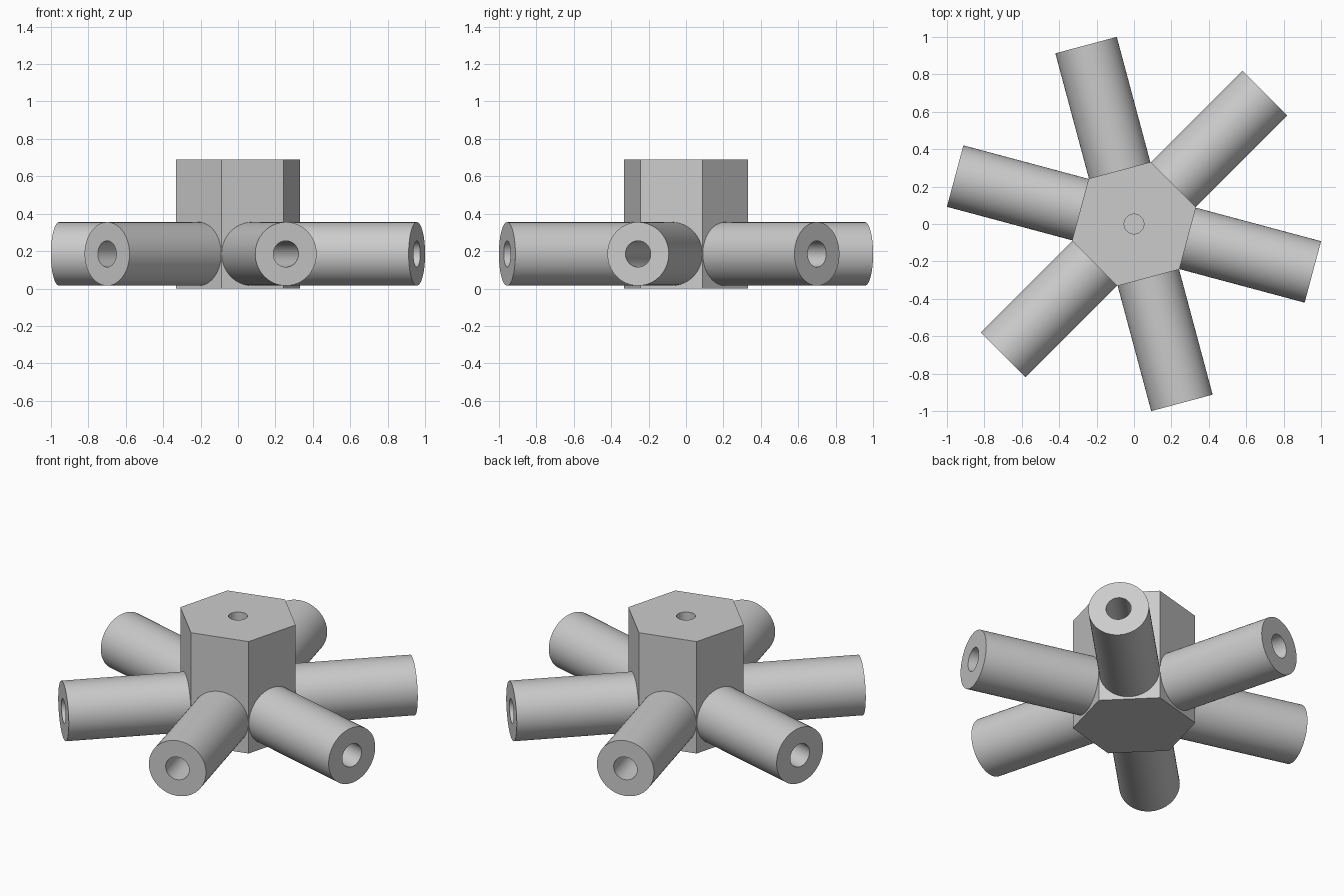
import bpy
import bmesh
from math import radians, cos, pi
from mathutils import Matrix, Vector

cube = bpy.data.objects.get("Cube")
if cube:
    bpy.data.objects.remove(cube, do_unlink=True)

HUB_RADIUS, HUB_HEIGHT = 0.343, 0.69
PIN_RADIUS, PIN_DEPTH = 0.053, 0.35
ARM_RADIUS, BORE_RADIUS = 0.17, 0.07
ARM_END, ARM_Z = 0.99, 0.185
HUB_FACE = HUB_RADIUS * cos(pi / 6)

grey = bpy.data.materials.new("plain_grey")
grey.use_nodes = True
colour = (0.6, 0.6, 0.6, 1)
grey.diffuse_color = colour
grey.node_tree.nodes["Principled BSDF"].inputs["Base Color"].default_value = colour


def activate(obj):
    bpy.ops.object.select_all(action='DESELECT')
    obj.select_set(True)
    bpy.context.view_layer.objects.active = obj


def finish(obj):
    obj.data.materials.clear()
    obj.data.materials.append(grey)
    activate(obj)
    bpy.ops.object.shade_smooth_by_angle(angle=radians(30))


def prism(name, sides, radius, bottom, top, turn=0):
    bpy.ops.mesh.primitive_cylinder_add(
        vertices=sides, radius=radius, depth=top - bottom,
        location=(0, 0, (top + bottom) / 2), rotation=(0, 0, turn))
    obj = bpy.context.object
    obj.name = name
    return obj


# Hexagonal hub with a blind pin hole in its top
hub = prism("hub", 6, HUB_RADIUS, 0, HUB_HEIGHT, radians(45))
cutter = prism("pin_hole_cutter", 48, PIN_RADIUS, HUB_HEIGHT - PIN_DEPTH, HUB_HEIGHT + 0.1)
cutter.hide_render = True
hole = hub.modifiers.new("pin_hole", 'BOOLEAN')
hole.operation = 'DIFFERENCE'
hole.solver = 'EXACT'
hole.object = cutter
activate(hub)
bpy.ops.object.modifier_apply(modifier=hole.name)
bpy.data.objects.remove(cutter, do_unlink=True)
finish(hub)

# Bored arm, lathed around the x axis from a rectangular section
bm = bmesh.new()
section = [(HUB_FACE, ARM_RADIUS), (ARM_END, ARM_RADIUS),
           (ARM_END, BORE_RADIUS), (HUB_FACE, BORE_RADIUS)]
verts = [bm.verts.new((x, 0, r)) for x, r in section]
edges = [bm.edges.new((a, b)) for a, b in zip(verts, verts[1:])]
bmesh.ops.spin(bm, geom=verts + edges, cent=Vector(), axis=(1, 0, 0),
               angle=2 * pi, steps=64, use_merge=True)
bmesh.ops.remove_doubles(bm, verts=bm.verts, dist=0.0001)
bmesh.ops.recalc_face_normals(bm, faces=bm.faces)
# The tube is open at the hub, so make sure its end ring faces outward
ring = max(bm.faces, key=lambda f: f.calc_center_median().x)
if ring.normal.x < 0:
    bmesh.ops.reverse_faces(bm, faces=bm.faces)
arm_mesh = bpy.data.meshes.new("arm")
bm.to_mesh(arm_mesh)
bm.free()

# One arm on each side of the hub
for i in range(6):
    arm = bpy.data.objects.new(f"arm_{i + 1}", arm_mesh.copy())
    bpy.context.collection.objects.link(arm)
    arm.matrix_world = (Matrix.Translation((0, 0, ARM_Z))
                        @ Matrix.Rotation(radians(45 + 60 * i), 4, 'Z'))
    finish(arm)
